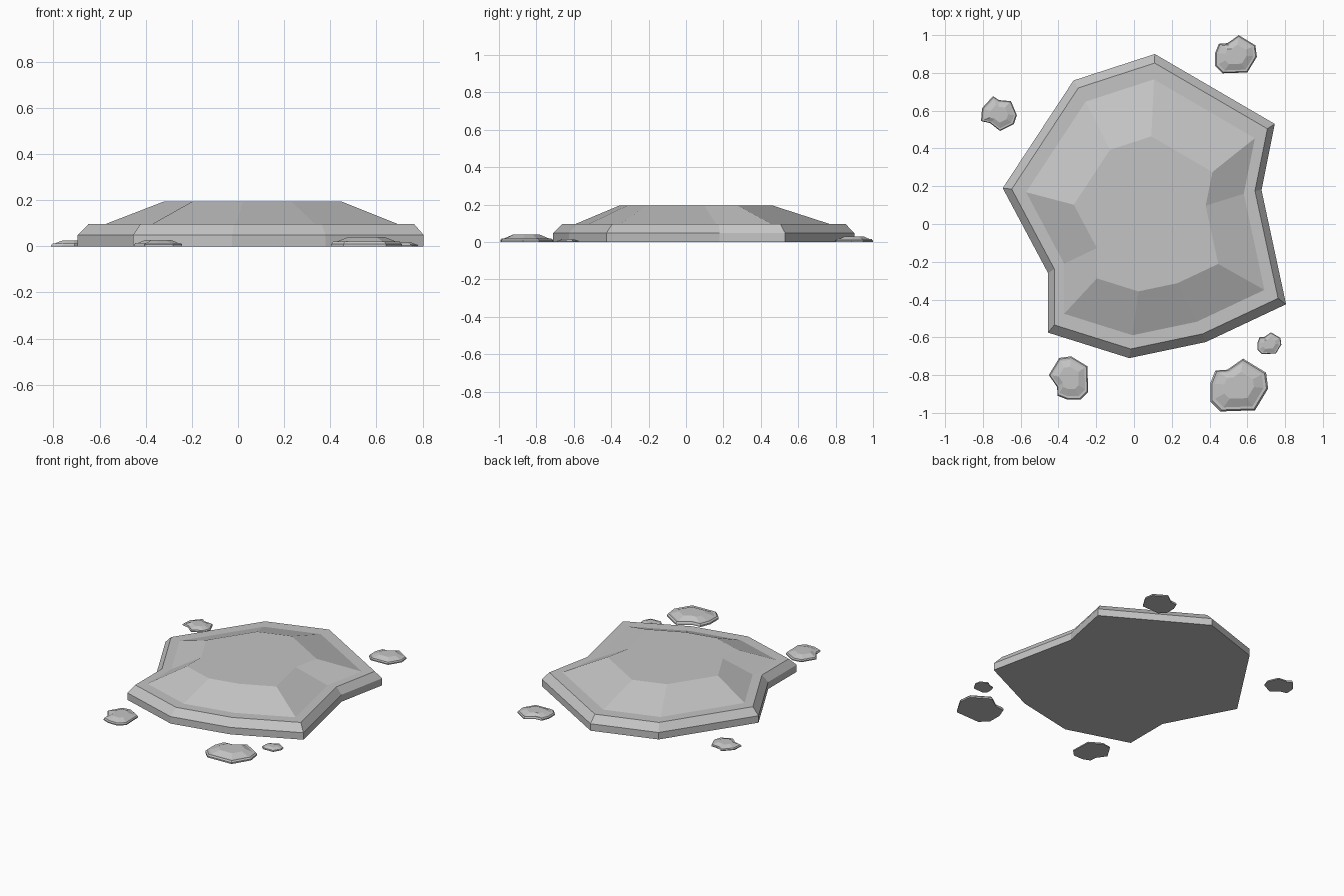
import bpy
import bmesh
import math
from mathutils import Matrix, Vector

cube = bpy.data.objects.get("Cube")
if cube:
    bpy.data.objects.remove(cube, do_unlink=True)

stone = bpy.data.materials.new("stone_grey")
stone.use_nodes = True
colour = (0.55, 0.55, 0.55, 1.0)
stone.diffuse_color = colour
stone.node_tree.nodes["Principled BSDF"].inputs["Base Color"].default_value = colour


def shrink(ring, factor, centre):
    """Scale an outline towards a centre point."""
    c = Vector(centre)
    return [c + (p - c) * factor for p in ring]


def tiered_stone(name, outline, height, centres, location=(0, 0), size=1, turn=0):
    """Straight rim, bevelled lip, narrow ledge and sloping flat-topped mound."""
    rim = [Vector(p) for p in outline]
    lip = shrink(rim, 0.94, centres[0])
    foot = shrink(lip, 0.895, centres[1])
    crown = shrink(foot, 0.606, centres[2])
    tiers = [(rim, 0), (rim, height / 4), (lip, height / 2),
             (foot, height / 2), (crown, height)]

    bm = bmesh.new()
    rings = [[bm.verts.new((p.x * size, p.y * size, z)) for p in ring]
             for ring, z in tiers]
    count = len(outline)
    for low, high in zip(rings, rings[1:]):
        for i in range(count):
            j = (i + 1) % count
            bm.faces.new((low[i], low[j], high[j], high[i]))
    bm.faces.new(rings[0])
    bm.faces.new(rings[-1])
    bmesh.ops.rotate(bm, verts=bm.verts, cent=(0, 0, 0),
                     matrix=Matrix.Rotation(math.radians(turn), 3, "Z"))
    bmesh.ops.recalc_face_normals(bm, faces=bm.faces)

    mesh = bpy.data.meshes.new(name)
    bm.to_mesh(mesh)
    bm.free()
    mesh.materials.append(stone)
    obj = bpy.data.objects.new(name, mesh)
    obj.location = (*location, 0)
    bpy.context.collection.objects.link(obj)
    return obj


# Large central slab
slab_outline = [(0.11, 0.9), (-0.32, 0.76), (-0.695, 0.19), (-0.455, -0.26),
                (-0.455, -0.575), (-0.025, -0.71), (0.38, -0.625),
                (0.805, -0.425), (0.675, 0.18), (0.745, 0.53)]
tiered_stone("main_slab", slab_outline, 0.195,
             [(0.1, 0.1), (0.075, 0.03), (0.07, 0)])

# Small pebbles scattered around it
chipped = [(0.13, 0.9), (-0.4, 0.53), (-0.8, 0.5), (-0.97, 0.07), (-0.97, -0.53),
           (-0.63, -0.87), (0.53, -0.83), (0.97, -0.1), (0.9, 0.43)]
blunt = [(-0.33, 1), (-0.94, 0.33), (-1, -0.39), (-0.5, -0.5), (0.06, -0.94),
         (0.83, -0.56), (1, -0.06), (0.67, 0.72), (0, 0.78)]
middle = [(0, 0)] * 3
for name, outline, height, place, size, turn in (
        ("front_left_pebble", chipped, 0.04, (0.557, -0.855), 0.158, 0),
        ("back_left_pebble", chipped, 0.03, (0.54, 0.897), 0.114, 0),
        ("tiny_pebble", chipped, 0.017, (0.717, -0.632), 0.065, 0),
        ("front_right_pebble", chipped, 0.028, (-0.345, -0.815), 0.118, 90),
        ("back_right_pebble", blunt, 0.024, (-0.715, 0.582), 0.095, 0)):
    tiered_stone(name, outline, height, middle, place, size, turn)
